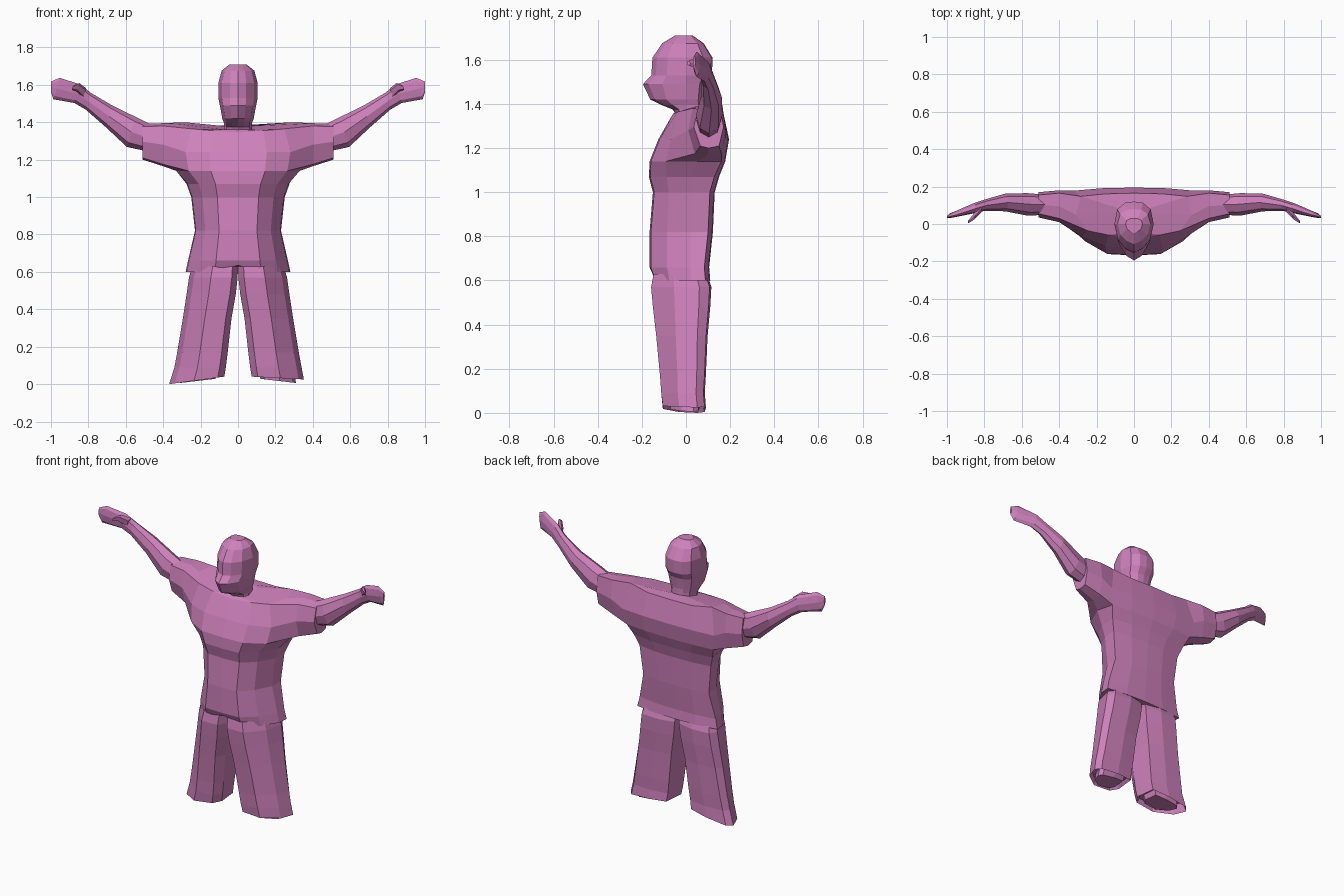
import bpy, bmesh
from math import cos, sin, pi

pink = bpy.data.materials.new("pink")
pink.diffuse_color = (0.62, 0.22, 0.50, 1)


def loft(bm, rings, cap_start=True, cap_end=True, skip=()):
    vs = [[bm.verts.new(p) for p in r] for r in rings]
    n = len(vs[0])
    for i in range(len(vs) - 1):
        for j in range(n):
            if (i, j) not in skip:
                k = (j + 1) % n
                bm.faces.new((vs[i][j], vs[i][k], vs[i + 1][k], vs[i + 1][j]))
    if cap_start:
        bm.faces.new(vs[0][::-1])
    if cap_end:
        bm.faces.new(vs[-1])


def finish(bm, name):
    bmesh.ops.remove_doubles(bm, verts=bm.verts, dist=0.0005)
    bmesh.ops.recalc_face_normals(bm, faces=bm.faces)
    me = bpy.data.meshes.new(name)
    bm.to_mesh(me)
    bm.free()
    me.materials.append(pink)
    ob = bpy.data.objects.new(name, me)
    bpy.context.collection.objects.link(ob)


def mirrored(half):
    # half runs front centre -> side -> back centre
    return half + [(-x, y, z) for x, y, z in half[-2:0:-1]]


# Shirt body: z, half width, front, back
body = [(0.60, 0.28, -0.145, 0.11), (0.66, 0.267, -0.165, 0.105),
        (0.82, 0.23, -0.165, 0.122), (1.00, 0.25, -0.15, 0.13),
        (1.07, 0.275, -0.168, 0.15), (1.14, 0.33, -0.165, 0.178),
        (1.24, 0.35, -0.125, 0.195), (1.345, 0.31, -0.065, 0.165),
        (1.36, 0.085, -0.05, 0.10)]
rings = []
for i, (z, w, f, b) in enumerate(body):
    # shoulders rise towards the back
    rise = {7: (0.02, 0.045, 0.055, 0.035), 8: (0, 0.01, 0.02, 0.025)}.get(i, (0,) * 4)
    if i < 5:       # waist: narrow front, wide flat back
        corner, side, rear = (0.76 * w, f * 0.52), (0.98 * w, 0.02), (w, b - 0.022)
    else:           # chest and shoulders
        corner, side, rear = (0.80 * w, f * 0.55), (w, 0.05), (0.92 * w, b - 0.017)
    half = [(0, f, z), (0.44 * w, f + 0.006, z + rise[0] / 2),
            (*corner, z + rise[0]), (*side, z + rise[1]), (*rear, z + rise[2]),
            (0.5 * w, b - 0.004, z + rise[3]), (0, b, z + rise[3])]
    if i == 0:
        half[0] = (0, f, 0.635)
    rings.append(mirrored(half))
bm = bmesh.new()
side_holes = [(i, j) for i in (5, 6) for j in (2, 3, 8, 9)]
loft(bm, rings, skip=side_holes)
# Sleeves grow from the side holes
for s, (a, c, d) in ((1, (2, 3, 4)), (-1, (10, 9, 8))):
    start = [rings[5][a], rings[5][c], rings[5][d], rings[6][d],
             rings[7][d], rings[7][c], rings[7][a], rings[6][a]]
    secs = [start]
    for x, y0, y1, z0, z1 in ((0.40, 0.01, 0.18, 1.165, 1.395),
                              (0.51, 0.035, 0.17, 1.20, 1.392)):
        ym, zm = (y0 + y1) / 2, (z0 + z1) / 2
        secs.append([(s * x, y0 + 0.03, z0 + 0.01), (s * x, ym, z0),
                     (s * x, y1 - 0.02, z0 + 0.01), (s * x, y1, zm),
                     (s * x, y1 - 0.015, z1), (s * x, ym, z1),
                     (s * x, y0 + 0.02, z1 - 0.015), (s * x, y0, zm)])
    loft(bm, secs, cap_start=False)
finish(bm, "shirt")

# Head and neck: z, half width, front, back
head = [(1.34, 0.078, -0.04, 0.09), (1.375, 0.074, -0.06, 0.088),
        (1.395, 0.075, -0.11, 0.086), (1.42, 0.084, -0.162, 0.085),
        (1.49, 0.097, -0.195, 0.095), (1.53, 0.105, -0.157, 0.118),
        (1.61, 0.105, -0.152, 0.12), (1.675, 0.088, -0.108, 0.08),
        (1.71, 0.045, -0.05, 0.03)]
bm = bmesh.new()
loft(bm, [mirrored([(0, f, z), (0.42 * w, f * 0.9 + 0.005, z),
                    (0.82 * w, f * 0.55, z), (w, 0.0, z),
                    (0.85 * w, b * 0.65, z), (0.45 * w, b * 0.95, z), (0, b, z)])
          for z, w, f, b in head])
finish(bm, "head")

# Arms with flat hands: x, y, z, half height, half depth
arm = [(0.49, 0.103, 1.32, 0.07, 0.055), (0.57, 0.105, 1.348, 0.08, 0.06),
       (0.69, 0.115, 1.432, 0.058, 0.047), (0.80, 0.10, 1.512, 0.045, 0.03),
       (0.86, 0.083, 1.553, 0.050, 0.027), (0.97, 0.048, 1.58, 0.057, 0.014),
       (1.0, 0.037, 1.59, 0.028, 0.006)]
thumb = [(0.82, 0.08, 1.555, 0.028, 0.02), (0.855, 0.04, 1.587, 0.024, 0.017),
         (0.885, 0.012, 1.585, 0.012, 0.008)]
for s, side in ((1, "left"), (-1, "right")):
    for path, n, name in ((arm, 8, "arm"), (thumb, 5, "thumb")):
        bm = bmesh.new()
        ring_list = []
        for x, y, z, h, d in path:
            lean = 0 if x == 1.0 else 0.3 * h
            angles = [2 * pi * k / n for k in range(n)]
            ring_list.append([(s * (x - lean * sin(t)), y + d * cos(t),
                               z + h * sin(t)) for t in angles])
        loft(bm, ring_list)
        finish(bm, side + "_" + name)

# Trouser legs: z, inner x, outer x, front, back
leg = [(0.63, 0.0, 0.245, -0.147, 0.095), (0.57, 0.002, 0.262, -0.158, 0.115),
       (0.48, 0.012, 0.275, -0.15, 0.11), (0.35, 0.035, 0.295, -0.135, 0.098),
       (0.17, 0.055, 0.325, -0.118, 0.09), (0.09, 0.065, 0.34, -0.112, 0.085)]


def leg_ring(s, z, a, b, f, r, drop=0):
    # narrow front face, outer side slanting back
    w, d = b - a, r - f
    pts = [(0, .25), (.12, 0), (.55, 0), (.9, .38), (1, .8), (.9, .97), (.45, 1), (.05, .92)]
    return [(s * (a + u * w), f + v * d, z - drop * u) for u, v in pts]


for s, side, drop in ((1, "left", 0.015), (-1, "right", 0.04)):
    bm = bmesh.new()
    rings = [leg_ring(s, *v) for v in leg]
    b = 0.352 if s > 0 else 0.368
    rings.append(leg_ring(s, 0.04, 0.073, b, -0.105, 0.09, drop))
    # recessed hem opening
    rings.append(leg_ring(s, 0.06, 0.088, b - 0.02, -0.09, 0.075))
    loft(bm, rings)
    finish(bm, side + "_trouser_leg")
    # Shoe sole inside the hem
    bm = bmesh.new()
    loft(bm, [leg_ring(s, 0.06, 0.11, 0.30, -0.075, 0.065),
              leg_ring(s, 0.028, 0.12, 0.31, -0.07, 0.06, 0.022)])
    finish(bm, side + "_shoe")
